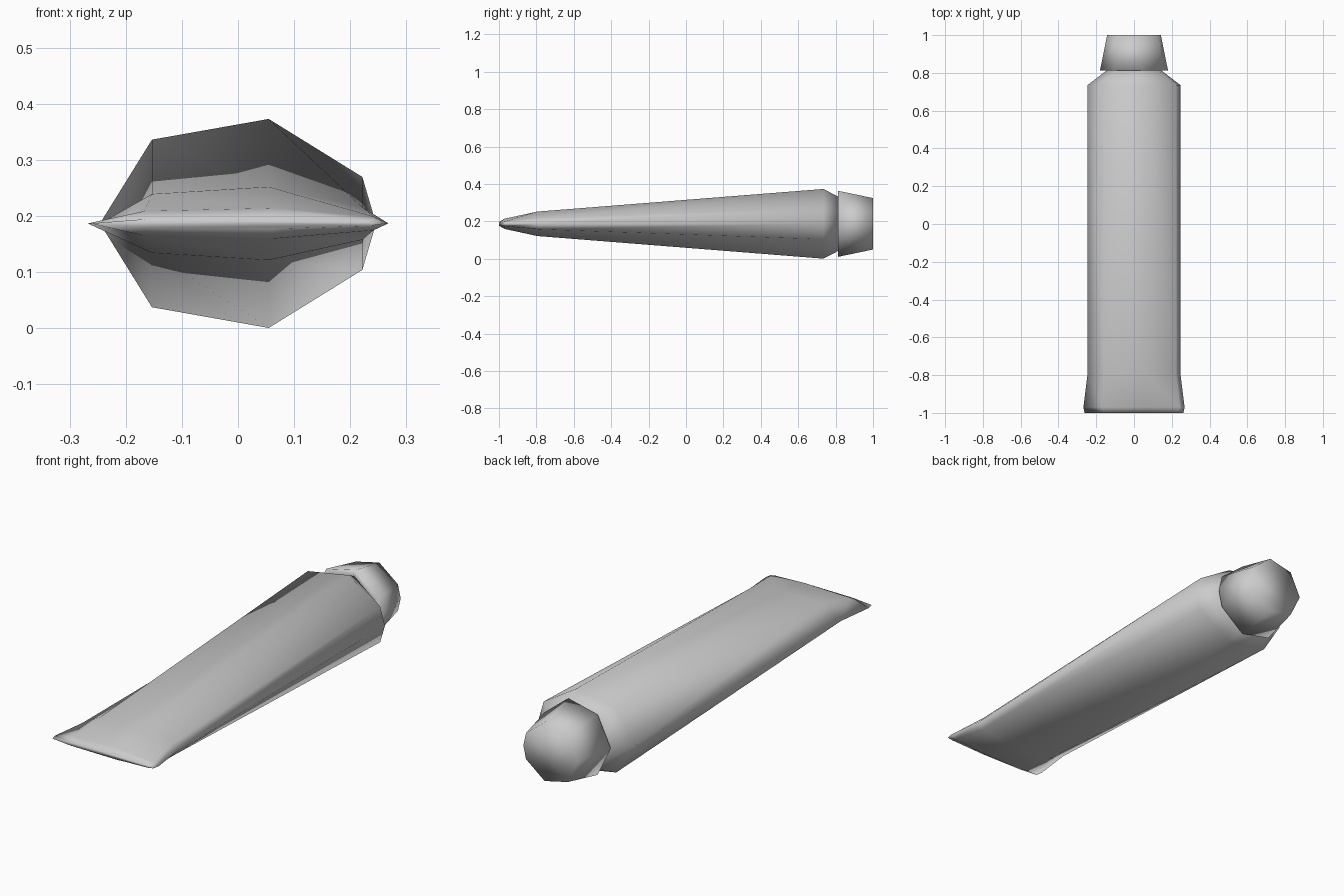
import bpy, bmesh
from math import cos, sin, tau, pi

cube = bpy.data.objects.get("Cube")
if cube:
    bpy.data.objects.remove(cube, do_unlink=True)

mat = bpy.data.materials.new("plain grey")
mat.use_nodes = True
grey = (0.6, 0.6, 0.6, 1)
mat.diffuse_color = grey
mat.node_tree.nodes["Principled BSDF"].inputs["Base Color"].default_value = grey

CENTRE_Z = 0.187
# Seven even corners starting at -x, plus a middle corner on the +x flat
ANGLES = sorted([(pi + k * tau / 7) % tau for k in range(7)] + [0.0])


def loft(name, rings):
    """Skin rings given as (y, half width, half height) and close both ends."""
    bm = bmesh.new()
    loops = [[bm.verts.new((rx * cos(a), y, CENTRE_Z + rz * sin(a))) for a in ANGLES]
             for y, rx, rz in rings]
    n = len(ANGLES)
    for lower, upper in zip(loops, loops[1:]):
        for i in range(n):
            j = (i + 1) % n
            bm.faces.new((lower[i], lower[j], upper[j], upper[i]))
    bm.faces.new(loops[0])
    bm.faces.new(loops[-1])
    bmesh.ops.recalc_face_normals(bm, faces=bm.faces)
    for face in bm.faces:
        face.smooth = True
    mesh = bpy.data.meshes.new(name)
    bm.to_mesh(mesh)
    bm.free()
    mesh.materials.append(mat)
    obj = bpy.data.objects.new(name, mesh)
    bpy.context.collection.objects.link(obj)
    return obj


# Flattened tube: crimped end, long flaring body, shoulder and neck
loft("tube_body", [
    (-1.0, 0.262, 0.01),
    (-0.97, 0.268, 0.028),
    (-0.795, 0.246, 0.067),
    (0.735, 0.246, 0.191),
    (0.812, 0.146, 0.15),
])

# Tapered screw cap with its overhanging rim
loft("cap", [
    (0.812, 0.146, 0.15),
    (0.813, 0.18, 0.181),
    (1.0, 0.142, 0.141),
])
